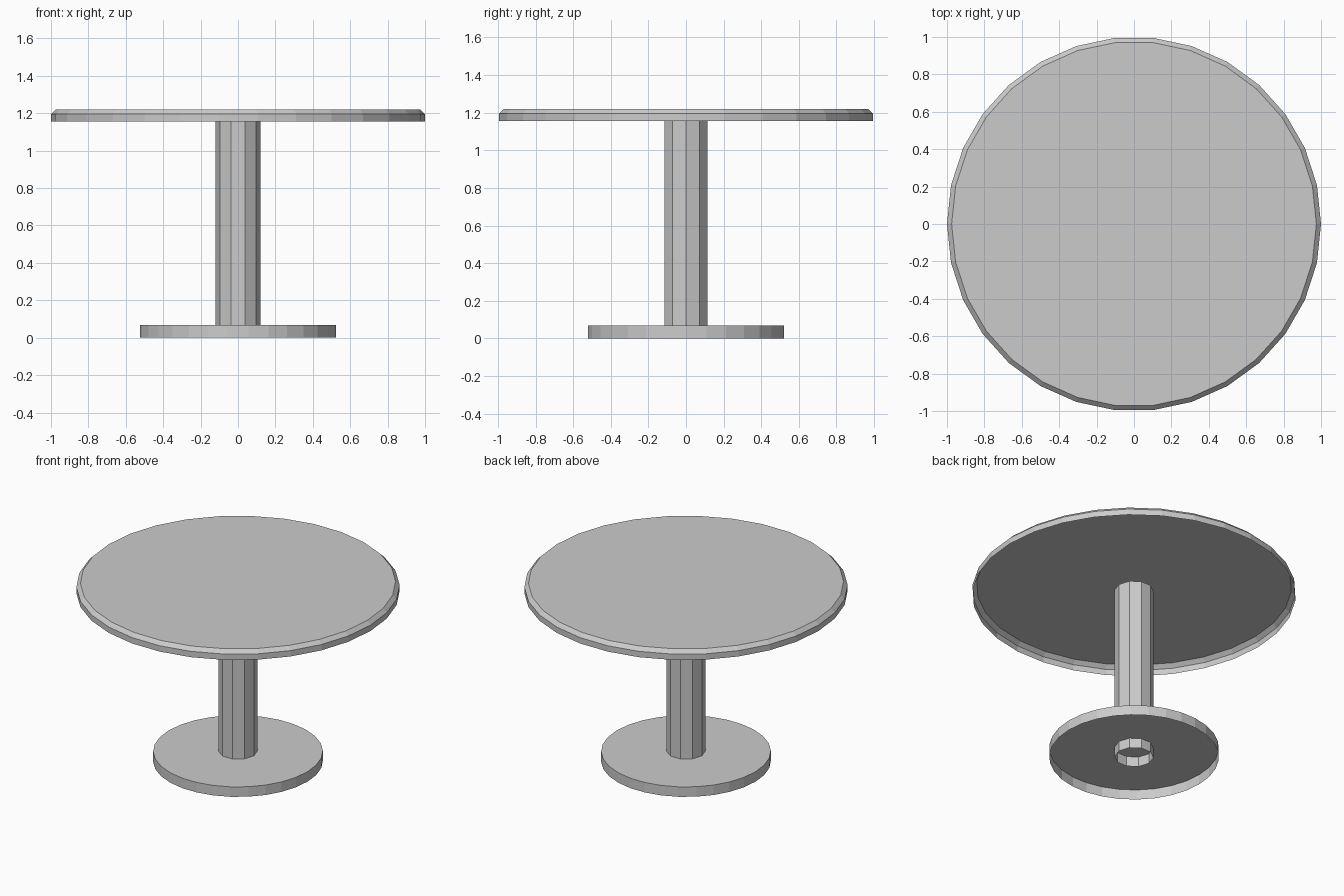
import bpy, bmesh
from math import cos, sin, tau

if "Cube" in bpy.data.objects:
    bpy.data.objects.remove(bpy.data.objects["Cube"])


def revolve(name, profile, sides, capped):
    """Flat-faced shell from (radius, z) rings, optionally closed at the last ring."""
    bm = bmesh.new()
    rings = [[bm.verts.new((r * cos(tau * i / sides), r * sin(tau * i / sides), z))
              for i in range(sides)] for r, z in profile]
    for low, high in zip(rings, rings[1:]):
        for i in range(sides):
            j = (i + 1) % sides
            bm.faces.new((low[i], low[j], high[j], high[i]))
    if capped:
        bm.faces.new(rings[-1])
    mesh = bpy.data.meshes.new(name)
    bm.to_mesh(mesh)
    bm.free()
    obj = bpy.data.objects.new(name, mesh)
    bpy.context.collection.objects.link(obj)
    return obj


# Base plate, hollow underneath
revolve("base", [(0.525, 0.0), (0.525, 0.068)], 30, True)

# Ten-sided open column
revolve("column", [(0.12, 0.0), (0.12, 1.19)], 10, False)

# Table top with chamfered upper rim, hollow underneath
revolve("table_top", [(1.0, 1.155), (1.0, 1.195), (0.975, 1.22)], 30, True)
